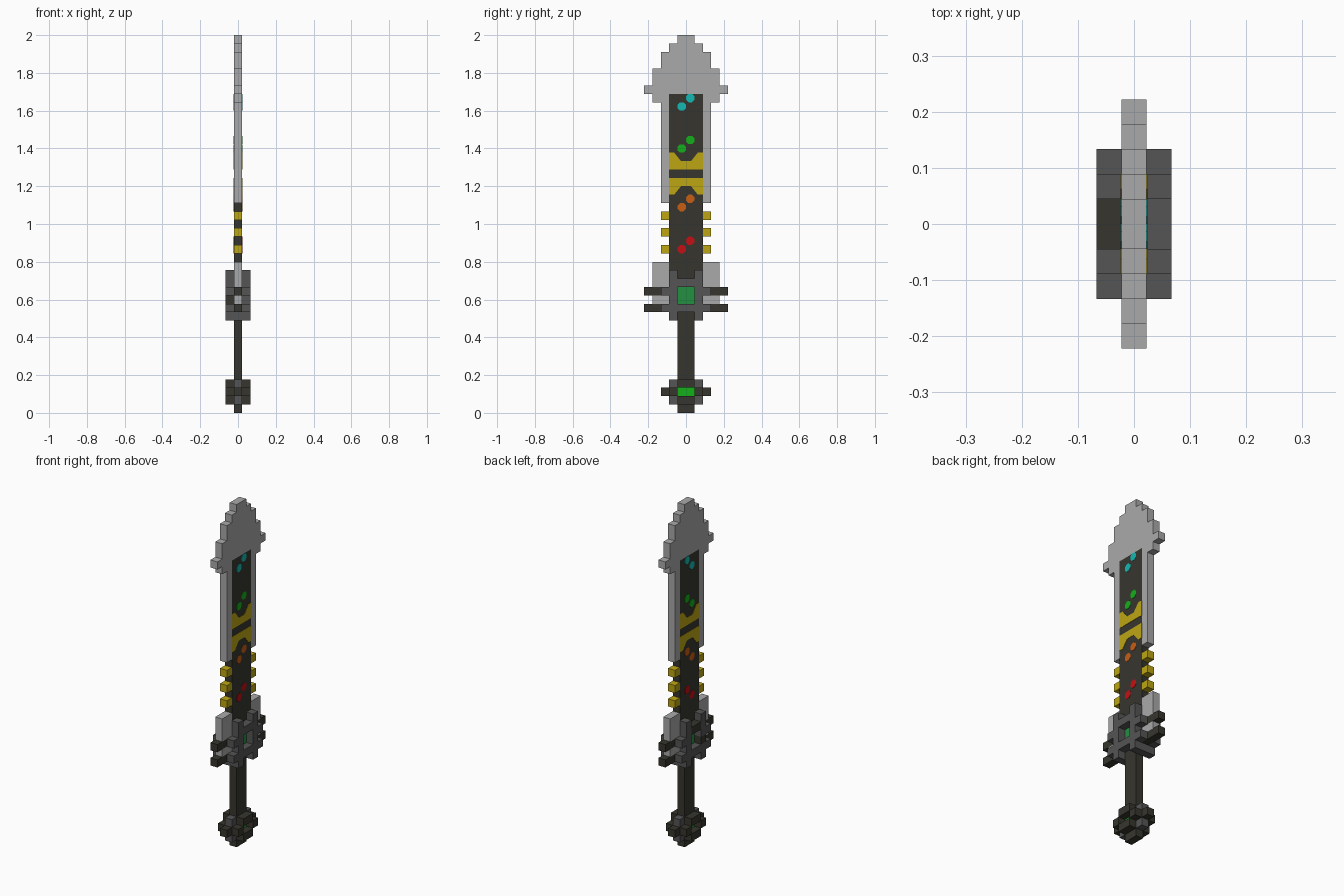
import bpy, bmesh, math

V = 2 / 45  # one block

cube = bpy.data.objects.get("Cube")
if cube:
    bpy.data.objects.remove(cube, do_unlink=True)


def material(name, rgb):
    m = bpy.data.materials.new(name)
    m.use_nodes = True
    m.diffuse_color = (*rgb, 1)
    m.node_tree.nodes["Principled BSDF"].inputs["Base Color"].default_value = (*rgb, 1)
    return m


STEEL = material("light steel", (.40, .40, .40))
IRON = material("iron grey", (.09, .09, .09))
DARK = material("dark brown", (.037, .036, .027))
GOLD = material("yellow", (.51, .38, .007))
CYAN = material("cyan", (.007, .48, .45))
GREEN = material("green", (.007, .43, .01))
ORANGE = material("orange", (.58, .11, .007))
RED = material("red", (.55, .005, .007))
GEM = material("gem green", (.017, .28, .053))


def finish(name, bm, mat):
    bmesh.ops.recalc_face_normals(bm, faces=bm.faces)
    mesh = bpy.data.meshes.new(name)
    bm.to_mesh(mesh)
    bm.free()
    mesh.materials.append(mat)
    obj = bpy.data.objects.new(name, mesh)
    bpy.context.collection.objects.link(obj)


def add_slab(bm, outline, x0, x1):
    """Extrude a (y, z) outline in block units from x0 to x1."""
    face = bm.faces.new([bm.verts.new((x0 * V, y * V, z * V)) for y, z in outline])
    out = bmesh.ops.extrude_face_region(bm, geom=[face])["geom"]
    moved = [g for g in out if isinstance(g, bmesh.types.BMVert)]
    bmesh.ops.translate(bm, verts=moved, vec=((x1 - x0) * V, 0, 0))


def rect(y0, y1, z0, z1):
    return [(y0, z0), (y1, z0), (y1, z1), (y0, z1)]


def blocks(name, mat, rects, x0=-.5, x1=.5, mirror=False):
    bm = bmesh.new()
    for y0, y1, z0, z1 in rects:
        add_slab(bm, rect(y0, y1, z0, z1), x0, x1)
        if mirror:
            add_slab(bm, rect(-y1, -y0, z0, z1), x0, x1)
    finish(name, bm, mat)


def plates(name, mat, outlines):
    """Thin painted plates on both broad faces."""
    bm = bmesh.new()
    for outline in outlines:
        for side in (-1, 1):
            add_slab(bm, outline, side * .48, side * .54)
    finish(name, bm, mat)


# Stepped blade tip: half width and top height of each step, from below
steps = [(4, 38), (5, 39), (4, 41), (3, 43), (2, 44), (1, 45)]
right, z = [(2, 37)], 37
for half, top in steps:
    right += [(half, z), (half, top)]
    z = top
right[0:1] = [(2, 38), (2, 37)]
bm = bmesh.new()
add_slab(bm, right + [(-y, z) for y, z in reversed(right)], -.5, .5)
finish("blade_tip", bm, STEEL)

# Blade body
blocks("blade_edges", STEEL, [(2, 3, 25, 37)], mirror=True)
blocks("blade_core", DARK, [(-2, 2, 12, 38)])
blocks("blade_teeth", GOLD, [(2, 3, z, z + 1) for z in (19, 21, 23)], mirror=True)

# Yellow band halves, each with a notch, around a dark stripe
band = [(-2, 26), (-1.4, 26), (-.6, 27), (.6, 27), (1.4, 26), (2, 26), (2, 28), (-2, 28)]
plates("blade_band", GOLD, [band, [(y, 57 - z) for y, z in band]])


# Paired rune dots
def dot(y, z):
    angles = [math.pi * (k + .5) / 4 for k in range(8)]
    return [(y + .54 * math.cos(a), z + .54 * math.sin(a)) for a in angles]


for name, mat, z in (("cyan", CYAN, 36), ("green", GREEN, 31),
                     ("orange", ORANGE, 24), ("red", RED, 19)):
    plates(name + "_rune", mat, [dot(-.5, z + .5), dot(.5, z + 1.5)])

# Guard wings and prongs
blocks("guard_wings", STEEL, [(2, 4, 13, 14), (2, 4, 15, 18)], mirror=True)
blocks("guard_prongs", DARK, [(2, 5, 12, 13), (2, 5, 14, 15)], mirror=True)

# Crossed guard frames with a recessed gem in the opening
blocks("guard_frame_left", IRON,
       [(1, 2, 11, 17), (2, 3, 12, 13), (2, 3, 14, 15)], .5, 1.5, True)
blocks("guard_bars_left", IRON, [(-1, 1, 12, 13), (-1, 1, 15, 16)], .5, 1.5)
blocks("guard_frame_right", IRON,
       [(1, 2, 11, 13), (1, 2, 14, 17), (2, 3, 12, 13), (2, 3, 14, 15)], -1.5, -.5, True)
blocks("guard_bars_right", IRON, [(-1, 1, 12, 13), (1, 2, 13, 14)], -1.5, -.5)
blocks("guard_inlay_right", DARK, [(-1, 1, 15, 16), (-2, -1, 13, 14)], -1.5, -.5)
blocks("guard_feet", IRON, [(1, 2, 11, 12)], mirror=True)
plates("guard_gem", GEM, [rect(-1, 1, 13, 15)])

# Grip
blocks("grip", DARK, [(-1, 1, 3, 12)])

# Pommel
blocks("pommel_core", IRON, [(-2, 2, 1, 2), (1, 2, 3, 4), (-2, -1, 3, 4)])
blocks("pommel_cross", DARK, [(-3, 3, 2, 3), (-1, 1, 0, 1)])
for side, x0 in (("left", .5), ("right", -1.5)):
    blocks("pommel_ring_" + side, DARK,
           [(-1, 1, 1, 2), (-1, 1, 3, 4), (-2, -1, 2, 3), (1, 2, 2, 3)], x0, x0 + 1)
plates("pommel_gem", GREEN, [rect(-1, 1, 2, 3)])
